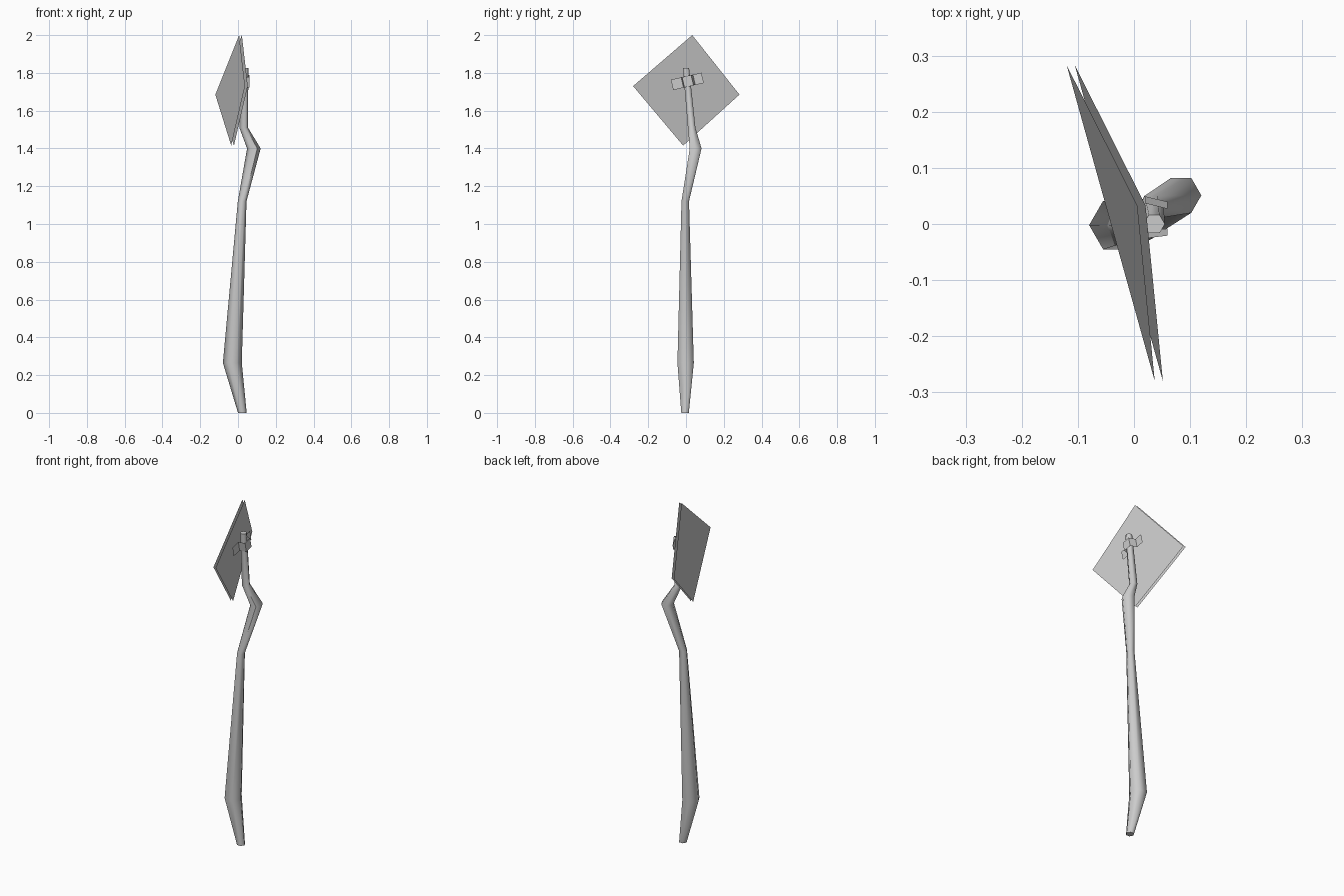
import bpy, bmesh, math
from mathutils import Vector, Matrix

cube = bpy.data.objects.get("Cube")
if cube:
    bpy.data.objects.remove(cube, do_unlink=True)

grey = bpy.data.materials.new("plain_grey")
grey.use_nodes = True
grey.diffuse_color = (0.6, 0.6, 0.6, 1)
grey.node_tree.nodes["Principled BSDF"].inputs["Base Color"].default_value = (0.6, 0.6, 0.6, 1)


def make_object(name, bm):
    mesh = bpy.data.meshes.new(name)
    bm.to_mesh(mesh)
    bm.free()
    mesh.materials.append(grey)
    obj = bpy.data.objects.new(name, mesh)
    bpy.context.collection.objects.link(obj)
    return obj


# Crooked six-sided pole: centre x, y, z and radius of each ring
rings = [(0.023, -0.005, 0, 0.023), (-0.03, -0.002, 0.265, 0.05),
         (0.022, -0.004, 1.12, 0.023), (0.084, 0.051, 1.4, 0.036),
         (0.03, 0.03, 1.51, 0.023), (0.036, 0, 1.825, 0.019)]
bm = bmesh.new()
sides = 6
loops = []
for x, y, z, r in rings:
    loops.append([bm.verts.new((x + r * math.cos(math.tau * i / sides),
                                y + r * math.sin(math.tau * i / sides), z))
                  for i in range(sides)])
for low, high in zip(loops, loops[1:]):
    for i in range(sides):
        j = (i + 1) % sides
        bm.faces.new((low[i], low[j], high[j], high[i]))
bm.faces.new(loops[0][::-1])
bm.faces.new(loops[-1])
pole = make_object("pole", bm)
bpy.ops.object.select_all(action='DESELECT')
pole.select_set(True)
bpy.context.view_layer.objects.active = pole
bpy.ops.object.shade_smooth_by_angle(angle=math.radians(62))

# Sign panel made of two thin sheets, one just behind the other
corners = [(-0.12, 0.283, 1.685), (0.006, 0.033, 2.0),
           (0.037, -0.28, 1.73), (-0.036, -0.015, 1.415)]
for name, shift in (("sign_front_sheet", 0), ("sign_back_sheet", 0.0145)):
    bm = bmesh.new()
    verts = [bm.verts.new((x + shift, y, z)) for x, y, z in corners]
    face = bm.faces.new(verts)
    face.normal_update()
    # Each sheet faces away from the other
    if (face.normal.x > 0) != (shift > 0):
        face.normal_flip()
    make_object(name, bm)

# Clamp strap wrapped round the pole: distance along the strap, x depth
profile = [(-0.083, 0.02), (-0.027, 0.02), (-0.022, 0.06),
           (0.027, 0.06), (0.037, 0.02), (0.083, 0.02)]
half_width = 0.028
tilt = Matrix.Rotation(math.radians(13), 4, 'X')
bm = bmesh.new()
edges = []
for along, depth in profile:
    edges.append([bm.verts.new(tilt @ Vector((depth, along, h)) + Vector((0, 0.007, 1.755)))
                  for h in (-half_width, half_width)])
for a, b in zip(edges, edges[1:]):
    bm.faces.new((a[0], b[0], b[1], a[1]))
make_object("clamp_strap", bm)
